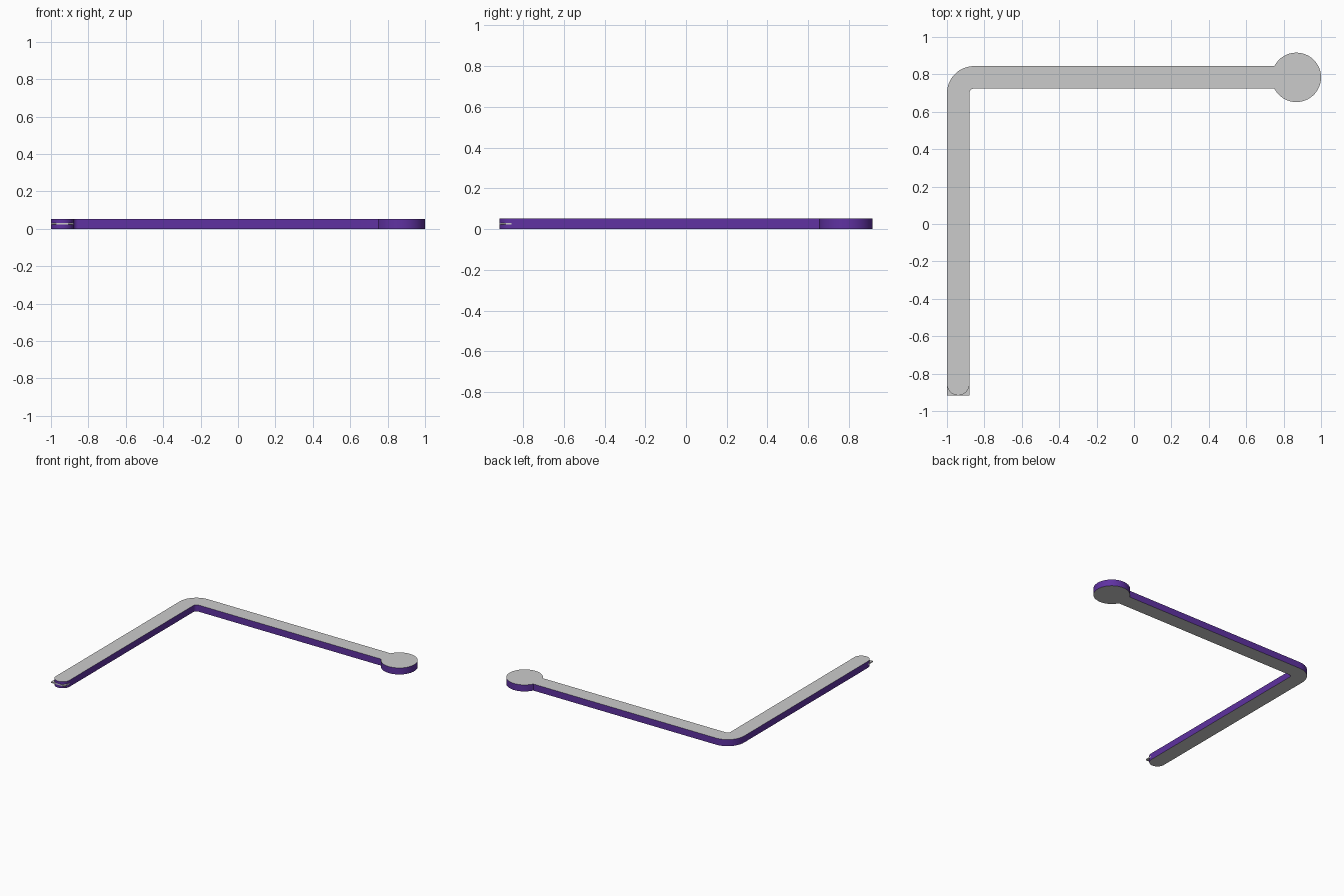
import bpy, bmesh, math

if "Cube" in bpy.data.objects:
    bpy.data.objects.remove(bpy.data.objects["Cube"])

H = 0.052                    # thickness
W = 0.06                     # half width of the bar
XB, YB = -0.94, 0.784        # bar centre lines
CX, CY, R = 0.868, 0.784, 0.132   # round pad
Y_END = -0.916
RI = 0.025                   # inner bend radius
RO = RI + 2 * W


def material(name, rgb):
    m = bpy.data.materials.new(name)
    m.diffuse_color = (*rgb, 1)
    m.use_nodes = True
    m.node_tree.nodes["Principled BSDF"].inputs["Base Color"].default_value = m.diffuse_color
    return m


grey = material("light grey", (0.60, 0.60, 0.60))
purple = material("purple", (0.115, 0.032, 0.36))


def arc(cx, cy, r, a0, a1, n):
    return [(cx + r * math.cos(math.radians(a0 + (a1 - a0) * i / n)),
             cy + r * math.sin(math.radians(a0 + (a1 - a0) * i / n))) for i in range(n + 1)]


def plate(name, outline, z0, z1, side_index):
    """Extrude an outline; its upright faces get side_index."""
    bm = bmesh.new()
    face = bm.faces.new([bm.verts.new((x, y, z0)) for x, y in outline])
    ext = bmesh.ops.extrude_face_region(bm, geom=[face])
    for v in ext["geom"]:
        if isinstance(v, bmesh.types.BMVert):
            v.co.z = z1
    bmesh.ops.recalc_face_normals(bm, faces=bm.faces)
    for f in bm.faces:
        if abs(f.normal.z) < 0.5:
            f.material_index = side_index
            f.smooth = True
    for e in bm.edges:
        if len(e.link_faces) == 2 and e.calc_face_angle() > math.radians(30):
            e.smooth = False
    me = bpy.data.meshes.new(name)
    bm.to_mesh(me)
    bm.free()
    me.materials.append(grey)
    me.materials.append(purple)
    ob = bpy.data.objects.new(name, me)
    bpy.context.collection.objects.link(ob)
    return ob


# L-shaped bar with round end, rounded bend and round pad
a = math.degrees(math.asin(W / R))
cx, cy = XB + W + RI, YB - W - RI        # shared bend centre
outline = arc(XB, Y_END + W, W, 0, -180, 24)
outline += arc(cx, cy, RO, 180, 90, 20)
outline += arc(CX, CY, R, 180 - a, a - 180, 64)
outline += arc(cx, cy, RI, 90, 180, 10)
plate("bar_body", outline, 0, H, 1)

# small square core corners showing past the rounded end
for side, start in (("left", 180), ("right", 0)):
    end = 270 if start == 180 else -90
    corner = (XB - W if start == 180 else XB + W, Y_END)
    plate("core_corner_" + side,
          arc(XB, Y_END + W, W, start, end, 10) + [corner], 0.022, 0.031, 0)
